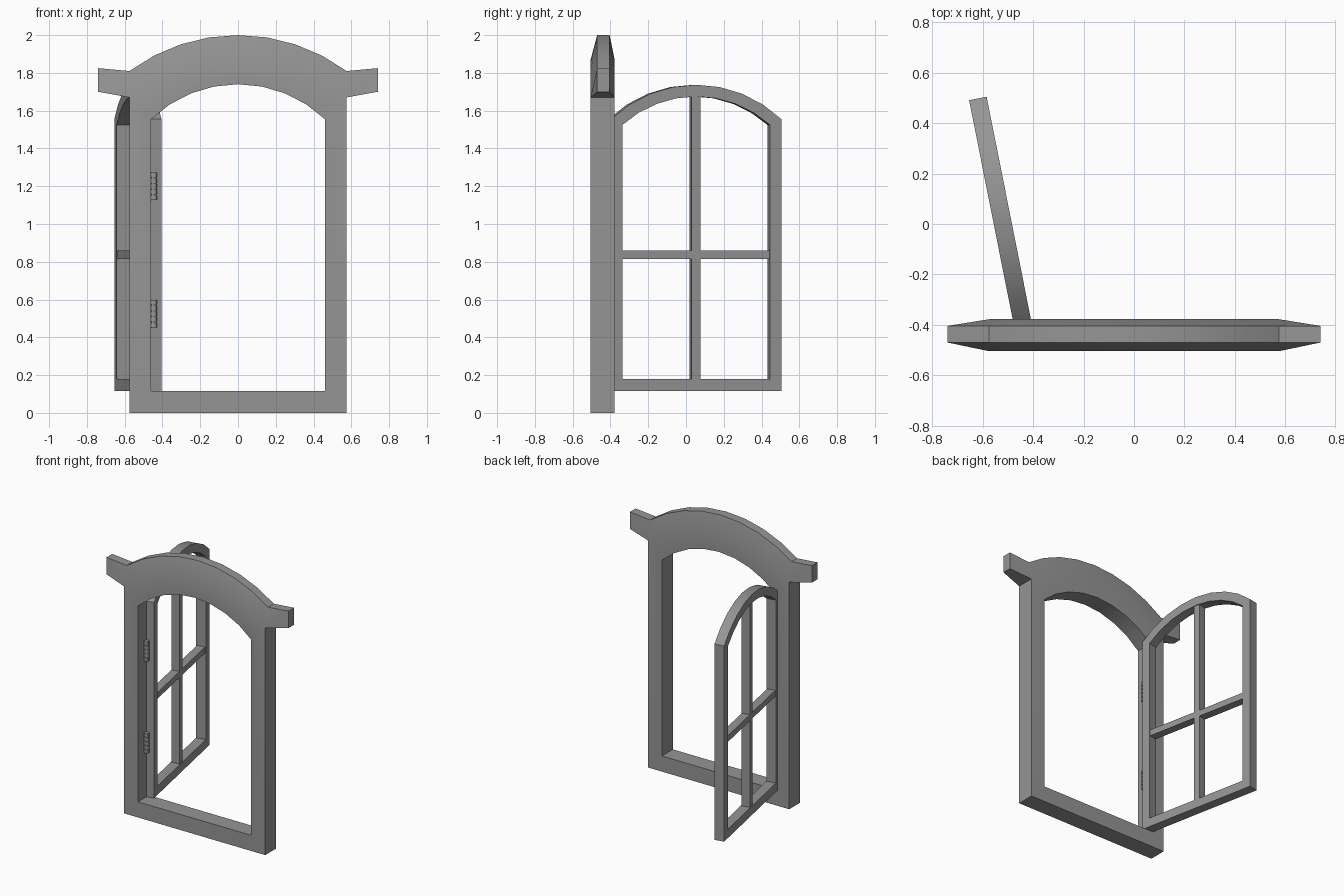
import bpy, bmesh, math
from mathutils import Matrix, Vector

if "Cube" in bpy.data.objects:
    bpy.data.objects.remove(bpy.data.objects["Cube"])

mat = bpy.data.materials.new("painted grey")
mat.use_nodes = True
GREY = (0.3, 0.3, 0.3, 1)
mat.diffuse_color = GREY
mat.node_tree.nodes["Principled BSDF"].inputs["Base Color"].default_value = GREY


def finish(name, bm, matrix=Matrix()):
    bmesh.ops.remove_doubles(bm, verts=bm.verts, dist=1e-4)
    bmesh.ops.recalc_face_normals(bm, faces=bm.faces)
    mesh = bpy.data.meshes.new(name)
    bm.to_mesh(mesh)
    bm.free()
    mesh.materials.append(mat)
    ob = bpy.data.objects.new(name, mesh)
    bpy.context.collection.objects.link(ob)
    ob.matrix_world = matrix
    bpy.ops.object.select_all(action='DESELECT')
    ob.select_set(True)
    bpy.context.view_layer.objects.active = ob
    bpy.ops.object.shade_smooth_by_angle(angle=math.radians(30))
    return ob


def arch(half, spring, crown, steps=8):
    """Points of a circular arc from left to right."""
    rise = crown - spring
    r = (half * half + rise * rise) / (2 * rise)
    a = math.asin(half / r)
    angles = [a * (2 * i / steps - 1) for i in range(steps + 1)]
    return [(r * math.sin(t), crown - r + r * math.cos(t)) for t in angles]


def sweep(bm, sections, closed, skip=lambda i, side: False):
    """Join four-cornered sections into a tube."""
    rows = [[bm.verts.new(p) for p in s] for s in sections]
    n = len(rows)
    for i in range(n if closed else n - 1):
        a, b = rows[i], rows[(i + 1) % n]
        for k in range(4):
            if not skip(i, k):
                j = (k + 1) % 4
                bm.faces.new((a[k], a[j], b[j], b[k]))
    if not closed:
        bm.faces.new(rows[0])
        bm.faces.new(rows[-1])


def arched_ring(bm, inner, outer, front, back, skip=lambda i, side: False):
    """Arched frame; inner and outer are (half width, sill, spring, crown)."""
    def outline(w, sill, spring, crown):
        return arch(w, spring, crown) + [(w, sill), (-w, sill)]
    sections = [[(p[0], front, p[1]), (q[0], front, q[1]),
                 (q[0], back, q[1]), (p[0], back, p[1])]
                for p, q in zip(outline(*inner), outline(*outer))]
    sweep(bm, sections, True, skip)


def box(bm, size, centre):
    bmesh.ops.create_cube(bm, size=1, matrix=Matrix.Translation(centre)
                          @ Matrix.Diagonal((*size, 1)))


# Wall frame with a bevelled crown that ends in two ears
FRONT, BACK, MID, THIN = -0.505, -0.378, -0.4375, 0.033
bm = bmesh.new()
arched_ring(bm, (0.46, 0.115, 1.555, 1.74), (0.575, 0, 1.67, 1.87), FRONT, BACK,
            lambda i, side: side == 1 and i < 8)
low, high = arch(0.575, 1.67, 1.87), arch(0.575, 1.81, 2.0)
f, b = MID - THIN, MID + THIN


def ear_end(x):
    return [(x, f, 1.70), (x, f, 1.825), (x, b, 1.825), (x, b, 1.70)]


crown = [[(p[0], FRONT, p[1]), (q[0], f, q[1]), (q[0], b, q[1]), (p[0], BACK, p[1])]
         for p, q in zip(low, high)]
sweep(bm, [ear_end(-0.74)] + crown + [ear_end(0.74)], False,
      lambda i, side: side == 3 and 0 < i < 9)
finish("wall_frame", bm)

# Open sash, swung back on its hinges
swing = Matrix.Translation((-0.53, 0.047, 0)) @ Matrix.Rotation(math.radians(101.25), 4, 'Z')
bm = bmesh.new()
arched_ring(bm, (0.398, 0.18, 1.525, 1.675), (0.46, 0.115, 1.555, 1.737), -0.0355, 0.0355)
finish("sash_frame", bm, swing)

# Glazing bars
bm = bmesh.new()
box(bm, (0.047, 0.06, 1.53), (0, 0, 0.935))
finish("upright_bar", bm, swing)
bm = bmesh.new()
box(bm, (0.82, 0.06, 0.045), (0, 0, 0.838))
finish("cross_bar", bm, swing)

# Hinges: a pin with five knuckles
for name, z in (("lower_hinge", 0.525), ("upper_hinge", 1.2)):
    bm = bmesh.new()
    parts = [(0.013, 0.145, 0)] + [(0.018, 0.024, 0.03 * i) for i in range(-2, 3)]
    for radius, depth, dz in parts:
        bmesh.ops.create_cone(bm, cap_ends=True, segments=12, radius1=radius,
                              radius2=radius, depth=depth,
                              matrix=Matrix.Translation((0, 0, dz)))
    finish(name, bm, Matrix.Translation((-0.446, -0.425, z)))
